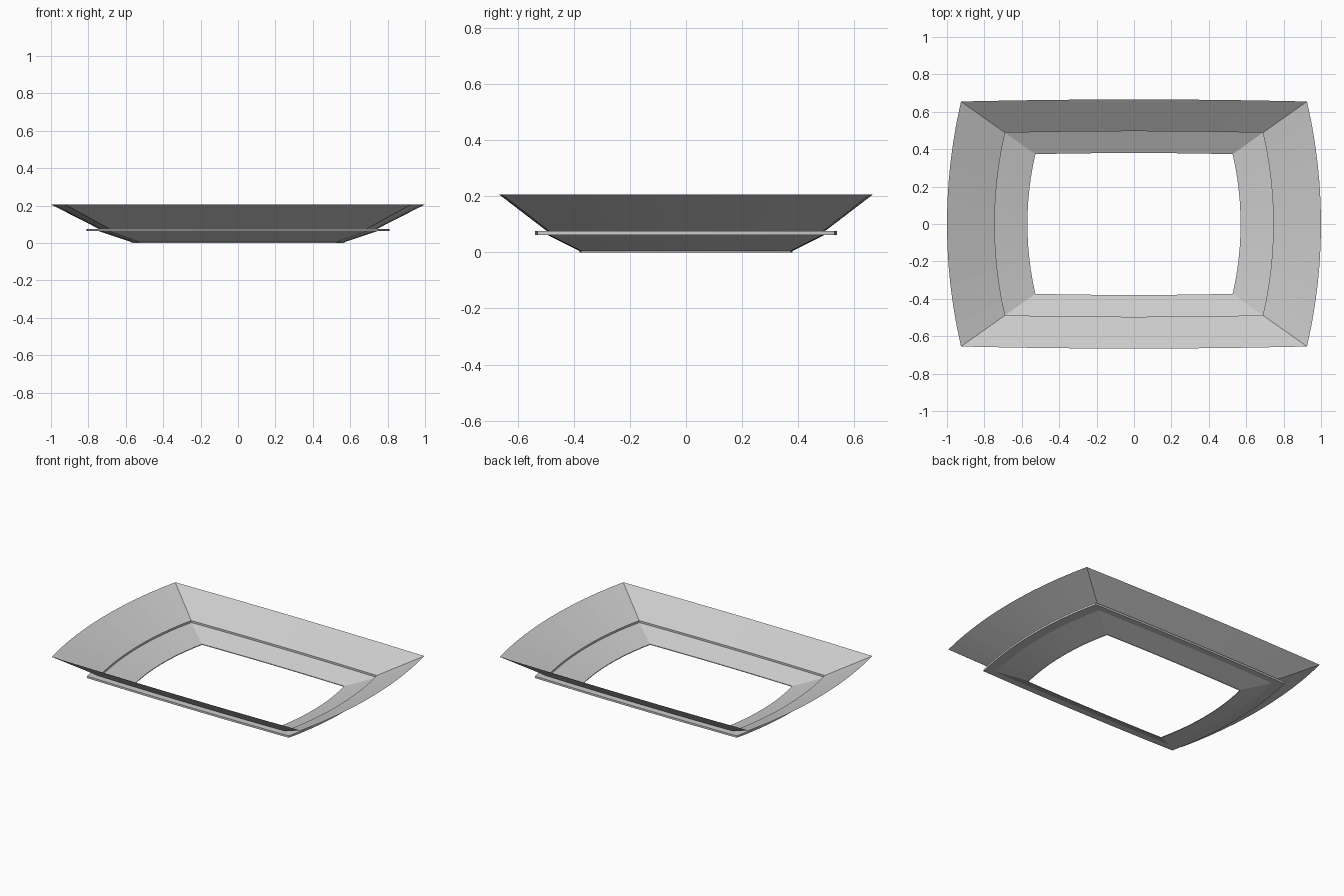
import bpy, bmesh, math

if "Cube" in bpy.data.objects:
    bpy.data.objects.remove(bpy.data.objects["Cube"])

HALF_X, HALF_Y = 0.925, 0.655     # rim corner
BULGE_X, BULGE_Y = 0.075, 0.011   # outward bow of the sides


def arc_offset(t, half, bulge):
    # bow of a circular arc at t in -1..1
    r = (half * half + bulge * bulge) / (2 * bulge)
    return math.sqrt(r * r - (t * half) ** 2) - (r - bulge)


def outline(n_side=12, n_long=6):
    # counter-clockwise bowed rectangle, starting at the front right corner
    pts = []
    for i in range(n_side):
        t = -1 + 2 * i / n_side
        pts.append((HALF_X + arc_offset(t, HALF_Y, BULGE_X), t * HALF_Y))
    for i in range(n_long):
        t = 1 - 2 * i / n_long
        pts.append((t * HALF_X, HALF_Y + arc_offset(t, HALF_X, BULGE_Y)))
    return pts + [(-x, -y) for x, y in pts]


def sweep(name, profile, closed=False):
    # loft the outline through (scale, height) profile points
    bm = bmesh.new()
    base = outline()
    n = len(base)
    rings = [[bm.verts.new((x * s, y * s, z)) for x, y in base] for s, z in profile]
    pairs = list(zip(rings, rings[1:]))
    if closed:
        pairs.append((rings[-1], rings[0]))
    for a, b in pairs:
        for i in range(n):
            j = (i + 1) % n
            bm.faces.new((a[i], a[j], b[j], b[i]))
    if closed:
        bmesh.ops.recalc_face_normals(bm, faces=bm.faces)
    me = bpy.data.meshes.new(name)
    bm.to_mesh(me)
    bm.free()
    ob = bpy.data.objects.new(name, me)
    bpy.context.collection.objects.link(ob)
    return ob


# wide sloping upper band
sweep("upper_band", [(1.0, 0.206), (0.745, 0.076)])
# thin flat flange around the outside
sweep("flange", [(0.81, 0.076), (0.745, 0.076), (0.745, 0.063), (0.81, 0.063)], closed=True)
# shallower lower band with a small lip at the opening
sweep("lower_band", [(0.745, 0.063), (0.57, 0.005), (0.57, 0.0)])
